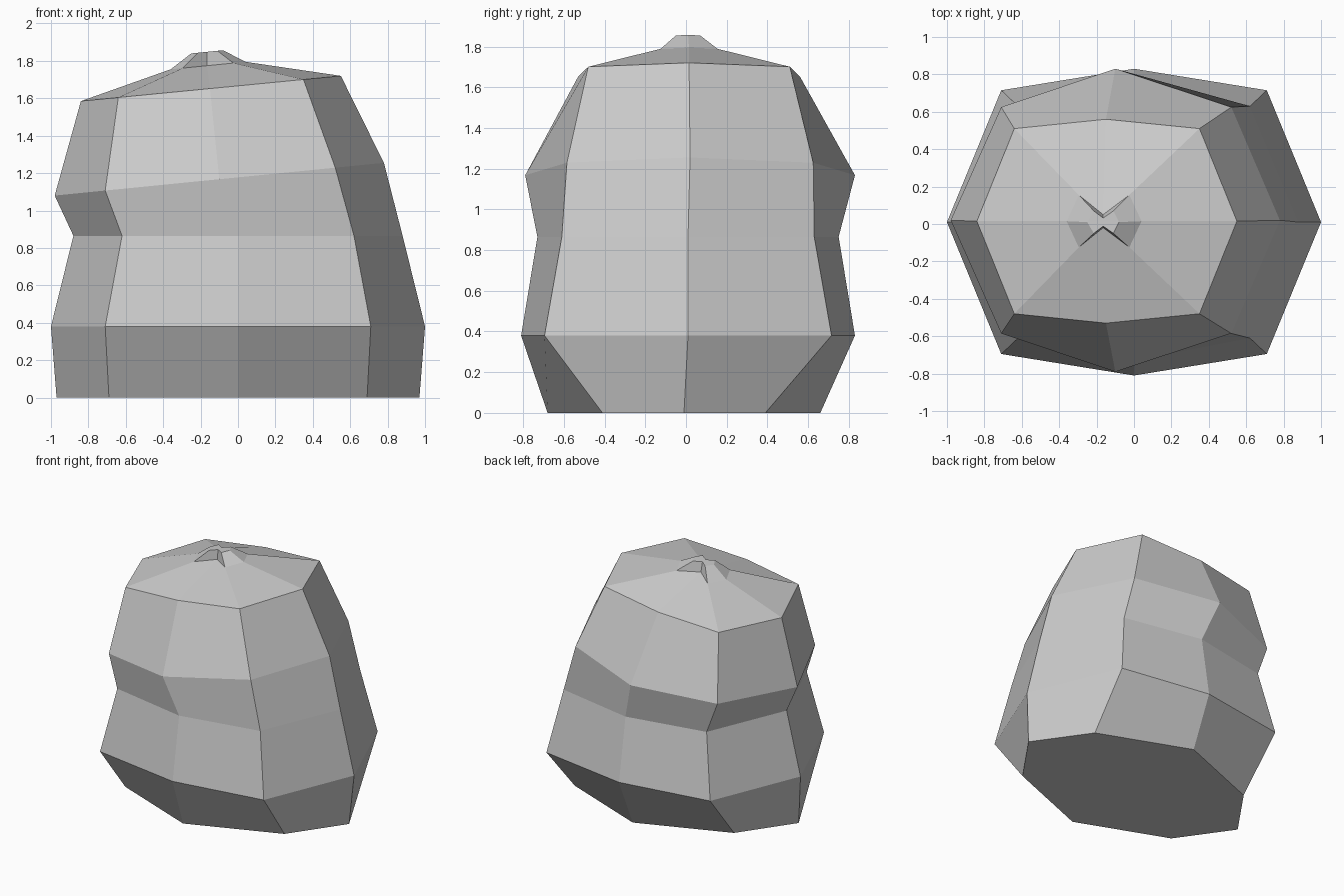
import bpy
import bmesh

default_cube = bpy.data.objects.get("Cube")
if default_cube:
    bpy.data.objects.remove(default_cube, do_unlink=True)


def make_material(name, level):
    material = bpy.data.materials.new(name)
    material.use_nodes = True
    colour = (level, level, level, 1)
    material.diffuse_color = colour
    shader = next(n for n in material.node_tree.nodes if n.type == "BSDF_PRINCIPLED")
    shader.inputs["Base Color"].default_value = colour
    return material


def ring(bm, stations, centre_y, diagonal_y, middle_y, left_z, right_z):
    """Eight-sided tilted section: five x stations, mirrored front to back."""
    first, last = stations[0], stations[-1]
    half_widths = (0, diagonal_y, middle_y, diagonal_y, 0)

    def corner(index, side):
        x = stations[index]
        blend = (x - first) / (last - first)
        z = left_z + (right_z - left_z) * blend
        return bm.verts.new((x, centre_y + side * half_widths[index], z))

    front = [corner(index, -1) for index in range(5)]
    back = [corner(index, 1) for index in (3, 2, 1)]
    return front + back


def loft(name, sections, material):
    bm = bmesh.new()
    rings = [ring(bm, *section) for section in sections]
    for lower, upper in zip(rings, rings[1:]):
        for i in range(len(lower)):
            j = (i + 1) % len(lower)
            bm.faces.new((lower[i], lower[j], upper[j], upper[i]))
    bm.faces.new(list(reversed(rings[0])))
    bm.faces.new(rings[-1])
    bmesh.ops.recalc_face_normals(bm, faces=bm.faces)
    mesh = bpy.data.meshes.new(name)
    bm.to_mesh(mesh)
    bm.free()
    mesh.materials.append(material)
    sack = bpy.data.objects.new(name, mesh)
    bpy.context.collection.objects.link(sack)
    return sack


cloth = make_material("grey cloth", 0.6)

# Slumped sack body, from the base up to the shoulder
base = ((-0.97, -0.69, 0, 0.69, 0.97), -0.01, 0.4, 0.67, 0, 0)
belly = ((-1, -0.71, 0, 0.71, 1), 0.01, 0.705, 0.82, 0.38, 0.38)
waist = ((-0.88, -0.62, 0, 0.62, 0.88), 0.01, 0.62, 0.74, 0.865, 0.865)
chest = ((-0.98, -0.71, -0.1, 0.52, 0.78), 0.02, 0.605, 0.81, 1.08, 1.255)
shoulder = ((-0.84, -0.64, -0.15, 0.35, 0.55), 0.015, 0.495, 0.545, 1.585, 1.72)

# Gathered neck, pinched at the front and back
neck = ((-0.36, -0.295, -0.165, -0.025, 0.04), 0.015, 0.14, 0.035, 1.755, 1.795)
tip = ((-0.25, -0.215, -0.165, -0.11, -0.08), 0.01, 0.06, 0.022, 1.84, 1.857)

loft("sack", (base, belly, waist, chest, shoulder, neck, tip), cloth)
